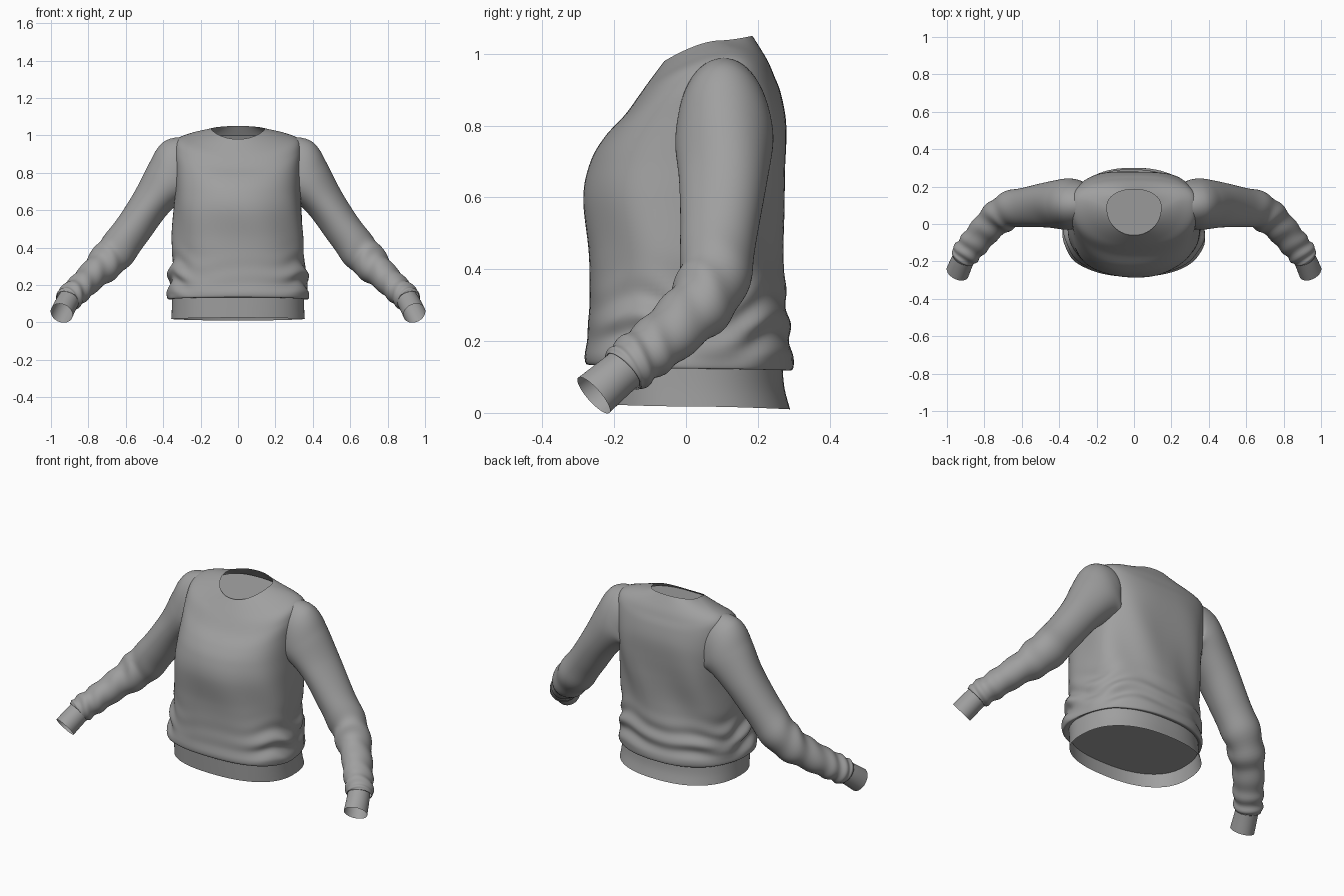
import bpy
import math
from mathutils import Vector

if "Cube" in bpy.data.objects:
    bpy.data.objects.remove(bpy.data.objects["Cube"], do_unlink=True)

SEGMENTS = 96

# One plain grey cloth
cloth = bpy.data.materials.new("grey_cloth")
cloth.use_nodes = True
GREY = (0.35, 0.35, 0.35, 1)
cloth.diffuse_color = GREY
cloth.node_tree.nodes["Principled BSDF"].inputs["Base Color"].default_value = GREY


def spline(rows, steps):
    """Smoothly interpolate every column of a list of section settings."""
    result = []
    for i in range(len(rows) - 1):
        before, start = rows[max(i - 1, 0)], rows[i]
        end, after = rows[i + 1], rows[min(i + 2, len(rows) - 1)]
        for k in range(steps):
            t = k / steps
            result.append([
                b + 0.5 * t * (c - a + t * (2 * a - 5 * b + 4 * c - d + t * (3 * (b - c) + d - a)))
                for a, b, c, d in zip(before, start, end, after)])
    result.append(list(rows[-1]))
    return result


def bump(value, centre, width):
    return math.exp(-((value - centre) / width) ** 2)


def power(value, exponent):
    return math.copysign(abs(value) ** exponent, value)


def add_mesh(name, verts, faces):
    mesh = bpy.data.meshes.new(name)
    mesh.from_pydata(verts, [], faces)
    mesh.materials.append(cloth)
    mesh.shade_smooth()
    obj = bpy.data.objects.new(name, mesh)
    bpy.context.collection.objects.link(obj)


def loft(name, rings, flip=False):
    """Skin a list of closed rings as an open cloth surface."""
    verts = [p for ring in rings for p in ring]
    faces = []
    for i in range(len(rings) - 1):
        for j in range(SEGMENTS):
            a, b = i * SEGMENTS + j, i * SEGMENTS + (j + 1) % SEGMENTS
            face = (a, b, b + SEGMENTS, a + SEGMENTS)
            faces.append(face[::-1] if flip else face)
    add_mesh(name, verts, faces)


def torso_fold(angle, z):
    """Gathers above the hem, soft drapes higher up."""
    back = 0.5 + 0.5 * math.sin(angle)
    side = abs(math.cos(angle)) ** 3
    wave = math.sin(58 * z + 1.8 * math.sin(3 * angle + 0.6) + 1.5 * math.sin(5 * angle))
    gathers = bump(z, 0.25, 0.1) * (0.06 + 0.35 * back + 0.5 * side) * 0.015 * wave
    drapes = 0.005 * bump(z, 0.5, 0.22) * math.sin(7 * angle + 9 * z) * (0.4 + back)
    return gathers + drapes


def torso_ring(row, folds=True):
    """One cross-section: squarer across the upper back, round at the neck."""
    z, front_rise, back_rise, half, front, back, mid = row
    ring = []
    for j in range(SEGMENTS):
        angle = math.tau * j / SEGMENTS
        c, s = math.cos(angle), math.sin(angle)
        shape = 0.85 + 0.15 * bump(z, 1.06, 0.04)
        depth, rise = mid - front, front_rise
        if s > 0:
            depth, rise = back - mid, back_rise
            shape -= 0.2 * bump(z, 0.74, 0.22)
        grow = torso_fold(angle, z) if folds else 0
        ring.append(((half + grow) * power(c, shape),
                     mid + (depth + grow) * power(s, shape),
                     z + rise * abs(s) ** 1.5))
    return ring


# Body: side height, front rise, back rise, half width, front, back, middle
body = [
    (0.13, 0.01, -0.005, 0.352, -0.255, 0.268, -0.02),
    (0.125, 0.01, -0.005, 0.374, -0.276, 0.295, -0.05),
    (0.16, 0, 0, 0.378, -0.282, 0.298, -0.05),
    (0.21, 0, 0, 0.363, -0.275, 0.288, -0.04),
    (0.26, 0, 0, 0.37, -0.272, 0.284, -0.03),
    (0.33, 0, 0, 0.35, -0.27, 0.275, -0.02),
    (0.45, 0, 0, 0.352, -0.272, 0.266, 0),
    (0.6, 0, 0, 0.342, -0.285, 0.275, 0.01),
    (0.71, -0.01, 0, 0.335, -0.265, 0.28, 0.03),
    (0.82, -0.05, -0.01, 0.335, -0.225, 0.279, 0.06),
    (0.92, -0.09, -0.03, 0.34, -0.17, 0.264, 0.09),
    (0.98, -0.095, -0.04, 0.325, -0.13, 0.245, 0.11),
    (1.013, -0.093, -0.028, 0.25, -0.105, 0.225, 0.12),
    (1.037, -0.057, 0.013, 0.145, -0.06, 0.185, 0.09),
]
loft("body", [torso_ring(row) for row in spline(body, 8)])

# Ribbed hem, slightly flared at the back
hem = [
    (0.018, 0.007, -0.008, 0.357, -0.25, 0.29, 0),
    (0.07, 0, 0, 0.354, -0.252, 0.274, -0.01),
    (0.14, 0, 0, 0.352, -0.255, 0.268, -0.02),
]
loft("hem_band", [torso_ring(row, False) for row in spline(hem, 4)])

# Inner panels closing the neck and the waist
neck_row = (0.987, -0.012, 0.013, 0.21, -0.058, 0.21, 0.07)
waist_row = (0.1, 0, 0, 0.35, -0.251, 0.266, -0.015)
add_mesh("neck_panel", torso_ring(neck_row, False), [range(SEGMENTS)])
add_mesh("waist_panel", torso_ring(waist_row, False), [range(SEGMENTS)[::-1]])


def tube_rings(rows, steps, side, fold=None):
    """Rings square to a path; each row is x, y, z, outer radius, depth radius."""
    sections = spline(rows, steps)
    centres = [Vector(r[:3]) for r in sections]
    last = len(sections) - 1
    rings = []
    for i, section in enumerate(sections):
        along = (centres[min(i + 1, last)] - centres[max(i - 1, 0)]).normalized()
        outer = along.cross(Vector((0, 1, 0))).normalized()
        depth = along.cross(outer)
        ring = []
        for j in range(SEGMENTS):
            angle = math.tau * j / SEGMENTS
            grow = fold(angle, i / last) if fold else 0
            p = (centres[i] + outer * (section[3] + grow) * math.cos(angle)
                 + depth * (section[4] + grow) * math.sin(angle))
            ring.append((p.x * side, p.y, p.z))
        rings.append(ring)
    return rings


def sleeve_fold(angle, t):
    """Creases at the elbow and bunching above the cuff."""
    slant = 1.6 * math.sin(angle + 0.7) + 0.8 * math.sin(2 * angle)
    elbow = bump(t, 0.6, 0.08) * 0.006 * math.sin(65 * t + slant)
    bunch = bump(t, 0.83, 0.1) * 0.005 * math.sin(75 * t + slant)
    drape = bump(t, 0.3, 0.15) * 0.004 * math.sin(3 * angle + 8 * t)
    return elbow + bunch + drape


sleeve = [
    (0.26, 0.1, 0.805, 0.165, 0.11),
    (0.31, 0.105, 0.8, 0.188, 0.13),
    (0.37, 0.107, 0.755, 0.14, 0.136),
    (0.458, 0.106, 0.647, 0.107, 0.122),
    (0.565, 0.092, 0.495, 0.1, 0.107),
    (0.672, 0.072, 0.355, 0.102, 0.098),
    (0.772, -0.007, 0.255, 0.08, 0.087),
    (0.852, -0.1, 0.177, 0.072, 0.08),
    (0.905, -0.163, 0.127, 0.069, 0.074),
    (0.914, -0.175, 0.117, 0.06, 0.062),
]
cuff = [
    (0.897, -0.155, 0.135, 0.058, 0.06),
    (0.92, -0.203, 0.095, 0.06, 0.062),
    (0.943, -0.257, 0.049, 0.061, 0.066),
]

# Matching sleeves and cuffs
for label, side in (("left", 1), ("right", -1)):
    loft(label + "_sleeve", tube_rings(sleeve, 10, side, sleeve_fold), side < 0)
    loft(label + "_cuff", tube_rings(cuff, 5, side), side < 0)
